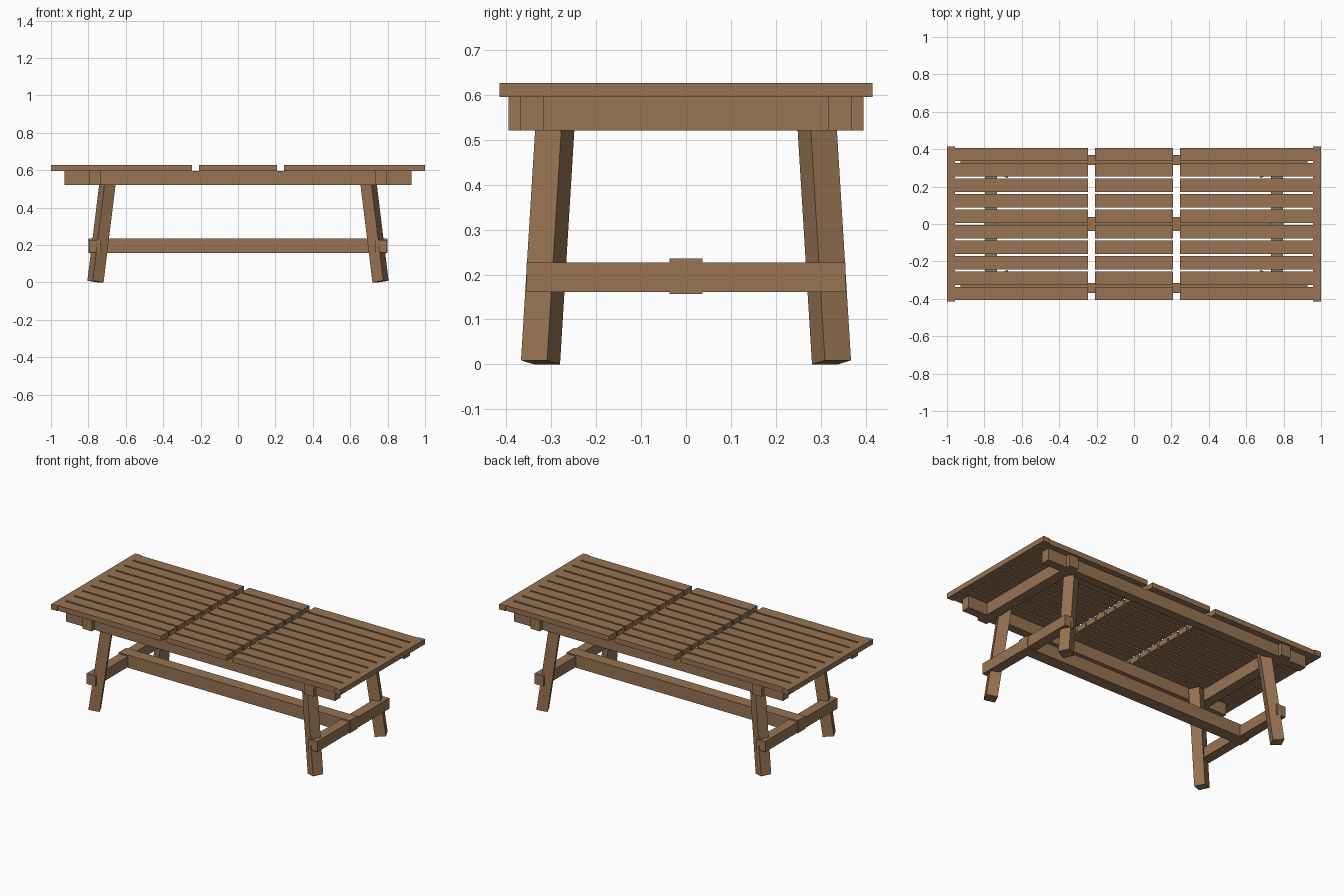
import bpy, math
from mathutils import Matrix, Vector

if "Cube" in bpy.data.objects:
    bpy.data.objects.remove(bpy.data.objects["Cube"])

wood = bpy.data.materials.new("warm brown wood")
wood.diffuse_color = (0.31, 0.172, 0.086, 1)
wood.use_nodes = True
wood.node_tree.nodes["Principled BSDF"].inputs["Base Color"].default_value = wood.diffuse_color


def box(name, x, y, z, matrix=None):
    """Box from (min, max) ranges, optionally moved by a matrix."""
    verts = [Vector((a, b, c)) for a in x for b in y for c in z]
    if matrix:
        verts = [matrix @ v for v in verts]
    faces = [(0, 1, 3, 2), (4, 6, 7, 5), (0, 4, 5, 1),
             (2, 3, 7, 6), (0, 2, 6, 4), (1, 5, 7, 3)]
    mesh = bpy.data.meshes.new(name)
    mesh.from_pydata(verts, [], faces)
    mesh.materials.append(wood)
    obj = bpy.data.objects.new(name, mesh)
    bpy.context.collection.objects.link(obj)
    return obj


def span(side, a, b):
    """Range mirrored to the given side."""
    return tuple(sorted((side * a, side * b)))


TOP = (0.595, 0.627)
APRON = (0.521, 0.595)

# Table top: three sections of ten slats
slat, pitch = 0.071, 0.0827
for section, x in (("left", (-0.957, -0.245)), ("middle", (-0.208, 0.208)),
                   ("right", (0.245, 0.957))):
    for i in range(10):
        c = (i - 4.5) * pitch
        box(f"{section}_slat_{i + 1}", x, (c - slat / 2, c + slat / 2), TOP)

for sx, end in ((-1, "left"), (1, "right")):
    # End board, upper cross beam and lower cross rail
    box(f"{end}_end_board", span(sx, 0.957, 1.0), (-0.415, 0.415), TOP)
    box(f"{end}_cross_beam", span(sx, 0.733, 0.797), (-0.395, 0.395), APRON)
    box(f"{end}_lower_rail", span(sx, 0.735, 0.796), (-0.355, 0.355), (0.161, 0.227))
    # Legs: square posts turned and leaning towards the middle
    for sy, depth in ((-1, "front"), (1, "back")):
        yaw = math.atan2(sy * 0.447, sx * 0.894)
        m = (Matrix.Translation((sx * 0.762, sy * 0.324, 0.0045))
             @ Matrix.Rotation(yaw, 4, 'Z')
             @ Matrix.Rotation(-math.radians(7.8), 4, 'Y'))
        h = 0.0325
        box(f"{depth}_{end}_leg", (-h, h), (-h, h), (0, 0.585), m)

# Long rails under the top
for sy, depth in ((-1, "front"), (1, "back")):
    box(f"{depth}_long_rail", (-0.928, 0.928), span(sy, 0.316, 0.37), APRON)

# Low centre stretcher joining the leg frames
box("centre_stretcher", (-0.798, 0.798), (-0.037, 0.037), (0.157, 0.236))
